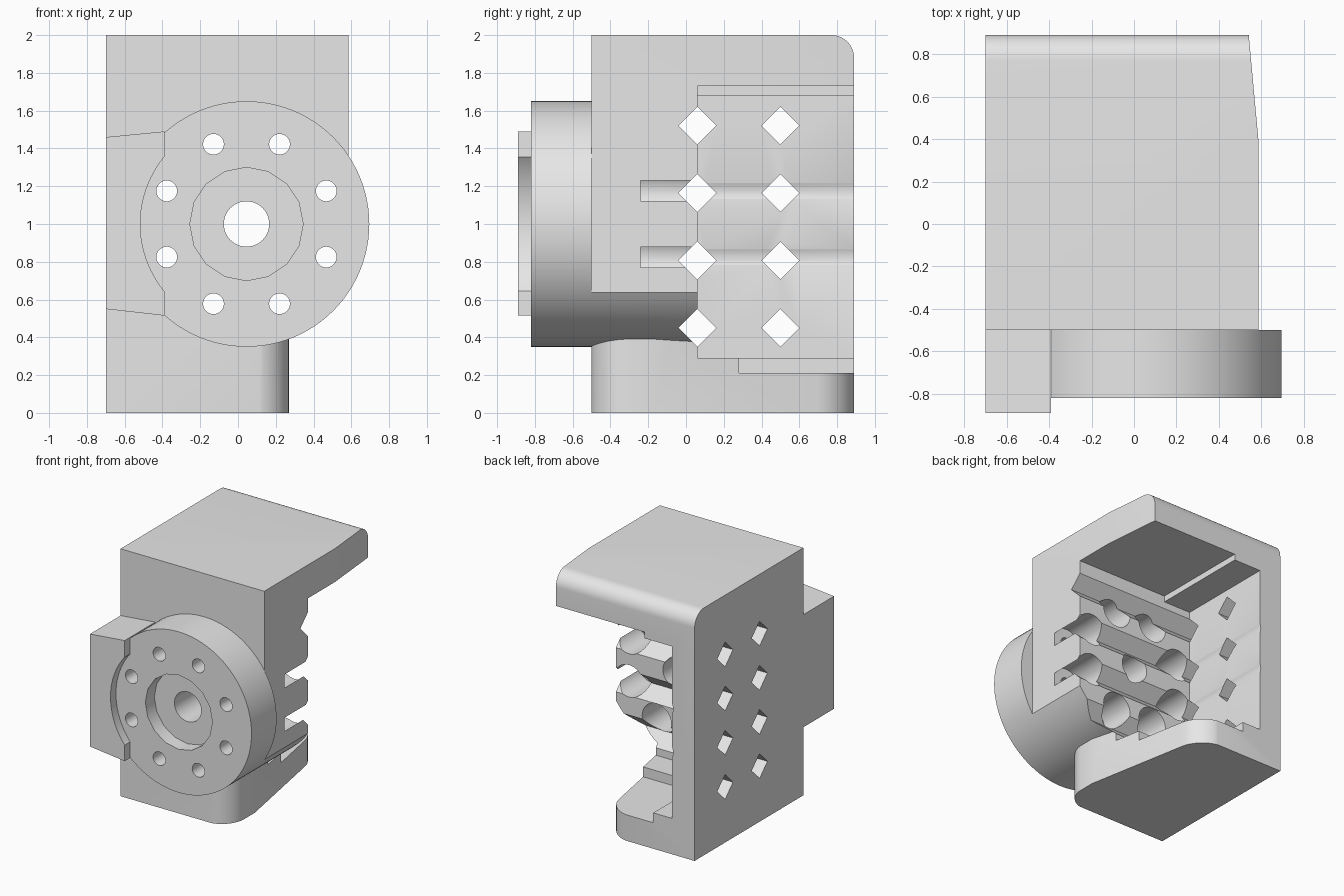
import bpy
import bmesh
from math import cos, sin, pi

cube = bpy.data.objects.get("Cube")
if cube:
    bpy.data.objects.remove(cube)

grey = bpy.data.materials.new("light_grey")
grey.use_nodes = True
grey.diffuse_color = (0.8, 0.8, 0.8, 1)
grey.node_tree.nodes["Principled BSDF"].inputs["Base Color"].default_value = (0.8, 0.8, 0.8, 1)

CX, CZ = 0.045, 1.0   # flange centre
cutters = []


def prism(name, pts, a, b, axis):
    """Extrude a 2D outline from a to b along an axis."""
    place = {"x": lambda u, v: (a, u, v),
             "y": lambda u, v: (u, a, v),
             "z": lambda u, v: (u, v, a)}[axis]
    step = [(b - a) * (axis == k) for k in "xyz"]
    bm = bmesh.new()
    face = bm.faces.new([bm.verts.new(place(u, v)) for u, v in pts])
    out = bmesh.ops.extrude_face_region(bm, geom=[face])["geom"]
    bmesh.ops.translate(bm, vec=step, verts=[g for g in out if isinstance(g, bmesh.types.BMVert)])
    bmesh.ops.recalc_face_normals(bm, faces=bm.faces)
    mesh = bpy.data.meshes.new(name)
    bm.to_mesh(mesh)
    bm.free()
    ob = bpy.data.objects.new(name, mesh)
    bpy.context.collection.objects.link(ob)
    return ob


def cutter(*args):
    ob = prism(*args)
    ob.hide_render = True
    cutters.append(ob)
    return ob


def rect(u0, u1, v0, v1):
    return [(u0, v0), (u1, v0), (u1, v1), (u0, v1)]


def circle(u, v, r, n=48):
    return [(u + r * cos(2 * pi * i / n), v + r * sin(2 * pi * i / n)) for i in range(n)]


def round_edges(ob, test, radius):
    bm = bmesh.new()
    bm.from_mesh(ob.data)
    edges = [e for e in bm.edges if test((e.verts[0].co + e.verts[1].co) / 2)]
    bmesh.ops.bevel(bm, geom=edges, offset=radius, segments=10, profile=0.5, affect="EDGES")
    bm.to_mesh(ob.data)
    bm.free()


def cut(ob, *tools):
    for tool in tools:
        mod = ob.modifiers.new("cut", "BOOLEAN")
        mod.operation, mod.solver, mod.object = "DIFFERENCE", "EXACT", tool
        bpy.context.view_layer.update()
        dg = bpy.context.evaluated_depsgraph_get()
        mesh = bpy.data.meshes.new_from_object(ob.evaluated_get(dg))
        ob.modifiers.clear()
        ob.data = mesh


# Housing block with a tapered side and a rounded rear top edge
housing = prism("housing", [(-0.7, -0.5), (0.585, -0.5), (0.585, 0.4), (0.54, 0.89), (-0.7, 0.89)],
                0, 2, "z")
round_edges(housing, lambda m: m.y > 0.88 and m.z > 1.99, 0.12)

# Foot outline and round barrel kept when the underside is cut away
foot = cutter("foot_keeper", [(-1, -0.505), (0.27, -0.505), (0.27, -0.17), (0.075, 0.895), (-1, 0.895)],
              -1, 1, "z")
round_edges(foot, lambda m: abs(m.z) < 0.1 and m.x > 0 and abs(m.y) > 0.4, 0.2)
barrel = cutter("barrel_keeper", circle(CX, CZ, 0.65, 96), -2, 0.06, "y")
underside = cutter("underside_cutter", rect(-0.6, 1, -1, 1), -0.1, 0.64, "z")
cut(underside, foot, barrel)

# Stepped pocket open to the side and rear
pockets = [cutter("pocket_wide", rect(0.06, 1, 0.29, 1.68), -0.5, 1.1, "x"),
           cutter("pocket_tall", rect(0.06, 1.1, 0.35, 1.73), -0.25, 1.2, "x"),
           cutter("pocket_low", rect(0.28, 1.2, 0.21, 0.6), -0.33, 1.3, "x")]
cut(housing, underside, *pockets)

# Diamond holes through the wall, continuing as grooves
for y in (0.06, 0.5):
    for k in range(4):
        z = 0.45 + 0.357 * k
        cut(housing, cutter("diamond", [(y - 0.1, z), (y, z - 0.1), (y + 0.1, z), (y, z + 0.1)],
                            -1, 1, "x"))

# Front flange with a shallow polygonal recess
flange = prism("flange", circle(CX, CZ, 0.65, 96), -0.82, -0.5, "y")
cut(flange, cutter("recess", circle(CX, CZ, 0.3, 16), -1, -0.705, "y"))

# Centre bore and ring of counterbored bolt holes
bore = cutter("bore", circle(CX, CZ, 0.12), -2, 1, "y")
cut(flange, bore)
cut(housing, bore)
for i in range(8):
    ang = (i + 0.5) * pi / 4
    x, z = CX + 0.457 * cos(ang), CZ + 0.457 * sin(ang)
    hole = cutter("bolt_hole", circle(x, z, 0.055, 32), -2, 0, "y")
    wide = cutter("counterbore", circle(x, z, 0.13, 40), -0.24, 1.2, "y")
    cut(flange, hole)
    cut(housing, hole, wide)

# Side tab wrapping over the flange rim
tab = prism("side_tab", [(-0.7, 0.55), (-0.39, 0.515), (-0.39, 1.49), (-0.7, 1.46)], -0.89, -0.5, "y")
cut(tab, cutter("tab_seat", circle(CX, CZ, 0.65, 96), -0.82, 0, "y"),
    cutter("tab_opening", circle(CX, CZ, 0.562, 96), -1, -0.7, "y"))

# Clean up helpers, then colour and shade the parts
for ob in cutters:
    bpy.data.objects.remove(ob)
bpy.ops.object.select_all(action="DESELECT")
for ob in (housing, flange, tab):
    ob.data.materials.clear()
    ob.data.materials.append(grey)
    for poly in ob.data.polygons:
        poly.material_index = 0
    ob.select_set(True)
    bpy.context.view_layer.objects.active = ob
bpy.ops.object.shade_smooth_by_angle()
